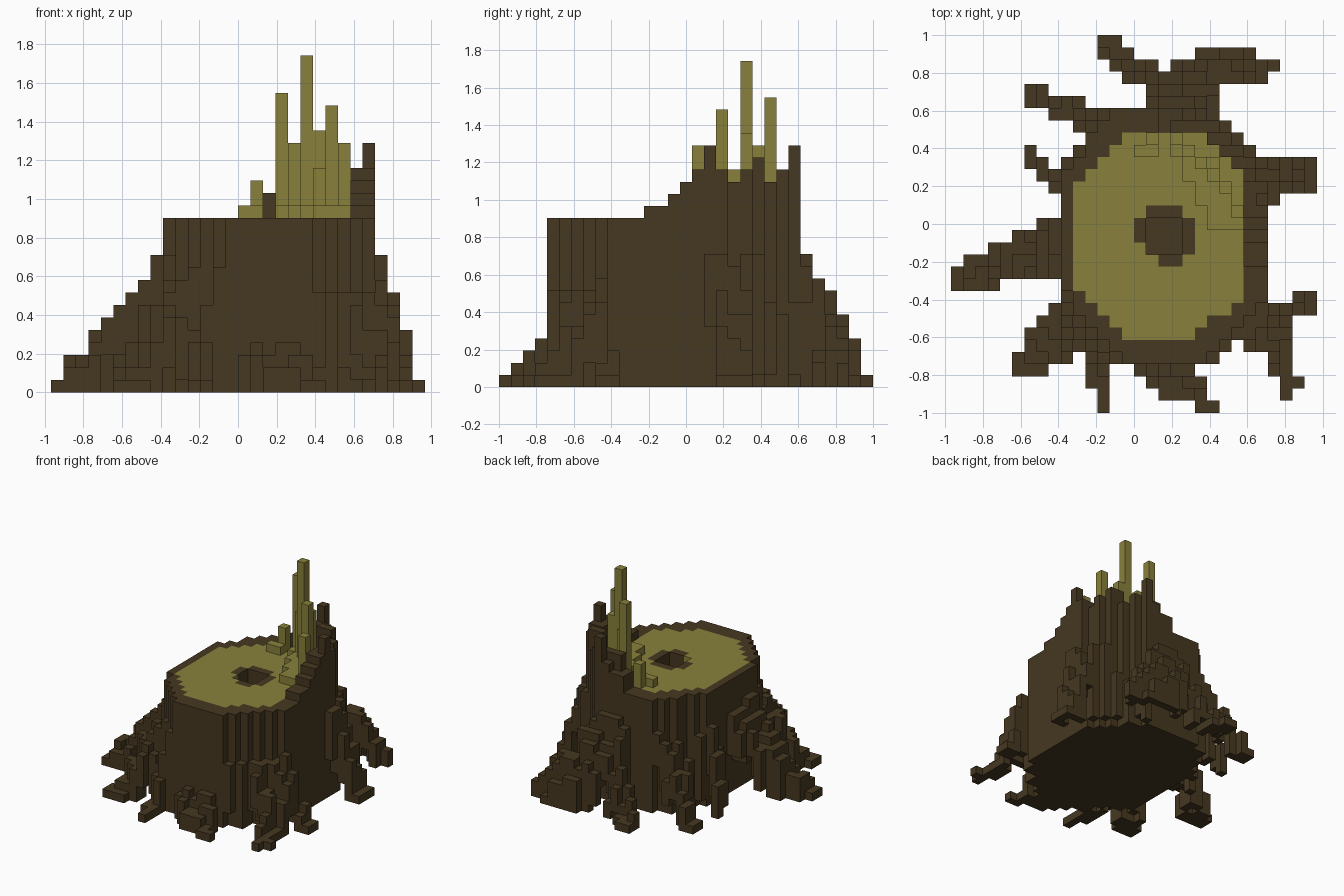
import bpy, bmesh, math, random
from mathutils import Vector

random.seed(4)
V = 2 / 31                      # edge of one cube
NX, NY = 30, 31                 # footprint in cubes

cube = bpy.data.objects.get("Cube")
if cube:
    bpy.data.objects.remove(cube)


def material(name, rgb):
    m = bpy.data.materials.new(name)
    m.use_nodes = True
    m.diffuse_color = (*rgb, 1)
    bsdf = m.node_tree.nodes["Principled BSDF"]
    bsdf.inputs["Base Color"].default_value = (*rgb, 1)
    bsdf.inputs["Roughness"].default_value = 0.9
    return m


BARK = material("dark_bark", (0.061, 0.039, 0.015))
WOOD = material("pale_wood", (0.25, 0.22, 0.045))
GRID = [(x, y) for x in range(NX) for y in range(NY)]


def build(name, cells, mat):
    """Mesh square columns {(x, y): (bottom, top)}."""
    bm = bmesh.new()

    def quad(pts):
        bm.faces.new([bm.verts.new(((x - NX / 2) * V, (y - NY / 2) * V, z * V))
                      for x, y, z in pts])

    for (x, y), (z0, z1) in cells.items():
        ring = [(x, y), (x + 1, y), (x + 1, y + 1), (x, y + 1)]
        quad([(*p, z1) for p in ring])
        quad([(*p, z0) for p in reversed(ring)])
        for i, (dx, dy) in enumerate([(0, -1), (1, 0), (0, 1), (-1, 0)]):
            n0, n1 = cells.get((x + dx, y + dy), (z1, z1))
            a, b = ring[i], ring[(i + 1) % 4]
            # wall below and wall above the neighbouring column
            for lo, hi in ((z0, min(z1, n0)), (max(z0, n1), z1)):
                if lo < hi:
                    quad([(*a, lo), (*b, lo), (*b, hi), (*a, hi)])
    bmesh.ops.remove_doubles(bm, verts=bm.verts, dist=1e-5)
    me = bpy.data.meshes.new(name)
    bm.to_mesh(me)
    bm.free()
    me.materials.append(mat)
    bpy.context.collection.objects.link(bpy.data.objects.new(name, me))


def fill(poly):
    """Cells whose centres lie in a convex counter-clockwise polygon."""
    edges = list(zip(poly, poly[1:] + poly[:1]))
    return {(x, y) for x, y in GRID
            if all((b[0] - a[0]) * (y + .5 - a[1]) >= (b[1] - a[1]) * (x + .5 - a[0])
                   for a, b in edges)}


def disc(cx, cy, r):
    return {(x, y) for x, y in GRID if math.hypot(x - cx, y - cy) < r}


def strip(path, r0, r1):
    """Cells within a tapering half-width of a path."""
    found = set()
    n = len(path) - 1
    for i in range(n):
        a, b = Vector(path[i]), Vector(path[i + 1])
        for x, y in GRID:
            p = Vector((x + .5, y + .5))
            t = min(1, max(0, (p - a).dot(b - a) / (b - a).length_squared))
            if (p - a.lerp(b, t)).length <= r0 + (r1 - r0) * (i + t) / n:
                found.add((x, y))
    return found


trunk = fill([(9, 10.3), (14.2, 4), (20.6, 4), (26, 9.6),
              (26, 18.8), (20.9, 25), (13.4, 25), (9, 19.5)])
knot = disc(17.2, 14.3, 2.45)
hollow = disc(17, 14, 1.5)
wood = fill([(10, 10.3), (15, 6), (19, 6), (24, 9.5),
             (24, 19), (20, 23), (14, 23), (10, 18.5)]) - knot

# Trunk: level bark rim that climbs into a torn wall at the back left
WALL = [15, 15, 16, 17, 18, 20, 18, 17, 18, 19, 17, 18, 20]   # rows 12 to 24
stump = {}
for x, y in trunk:
    h = 14
    if (x, y) in hollow:
        h = 12
    elif (x, y) in wood:
        h = 12
    elif (x, y) not in knot and y >= 12 and x >= 17:
        h = WALL[y - 12]
        if x == 17:
            h = 16
        elif x == 24:
            h = min(h, 18)
        elif y == 24 and x != 20:
            h = 16 + x % 2
    stump[x, y] = (0, h)
build("trunk_bark", stump, BARK)

# Pale cut surface
build("cut_wood", {c: (12, 14) for c in wood}, WOOD)

# Splinters: low torn steps with a few tall spikes
splinters = {(x, y): (14, 15 + (x + y > 39)) for x, y in wood
             if y >= 15 and 2 * (x - 18) + y - 21 >= 0}
for x, y, h in [(15, 21, 15), (16, 21, 15), (16, 22, 17), (18, 22, 24), (19, 21, 20),
                (20, 20, 27), (21, 20, 21), (21, 19, 18), (22, 18, 23), (23, 16, 20)]:
    splinters[x, y] = (14, h)
build("splinters", splinters, WOOD)

# Bark flare: uneven columns in the corners at the foot of the trunk
flare = fill([(9, 9), (14, 4), (21, 4), (26, 9), (26, 20), (21, 25), (13, 25), (9, 20)])
flare -= trunk
build("bark_flare", {c: (random.randint(0, 2), random.randint(6, 11))
                     for c in sorted(flare)}, BARK)

# Roots: stepped ridges that arch down from the trunk to the ground
taken = trunk | flare


def root(name, top, fall, path, r0, r1):
    cells = {}
    for x, y in sorted(strip(path, r0, r1) - taken):
        d = min(math.hypot(x - a, y - b) for a, b in trunk)
        rough = random.choice((0, 0, 1, 3) if d < 1.5 else (0, 0, 0, 1, 2))
        h = max(1, round(top - fall * (d - 1)) - min(rough, int(top / 3)))
        thick = random.randint(4, 9) if d < 1.5 else random.randint(3, 6)
        cells[x, y] = (max(0, h - thick), h)
    taken.update(cells)
    build(name, cells, BARK)


root("right_root", 10.6, 1.15, [(9, 13.6), (1, 11.3)], 2.6, 1.2)
root("right_back_root", 10, 2.2, [(9, 18.8), (6.5, 21)], 1, .7)
root("back_right_root", 10, 1.6, [(12.5, 23.2), (9.5, 24.9), (6.9, 26)], 1.4, .8)
root("back_root", 11, 1.6, [(19, 22), (19, 26)], 3, 2.8)
root("back_root_left_fork", 11, 1.5, [(20, 27.8), (23, 28.4), (26.5, 28.5)], 1.75, .85)
root("back_root_right_fork", 9, 1.7, [(16.5, 27.3), (14, 28.6), (12.9, 30.3)], 1.2, .85)
root("left_root", 11, 3, [(25, 18.6), (27, 19.4), (29.5, 19.5)], 2.4, 1.1)
root("front_left_root", 10, 2.1, [(22.5, 8), (27, 6.2), (27.8, 1.8)], 2.1, .75)
root("front_left_spur", 10, 2.6, [(26, 7.5), (29.2, 9)], 1.3, .85)
root("front_root", 4, 1.2, [(17.5, 3.5), (19.3, 2.1), (20.9, .5)], 2.1, .65)
root("front_right_inner_root", 8, 3.2, [(12, 6.5), (12, 3), (12.5, .5)], 1.1, .6)
root("front_right_root", 10, 1.6, [(10, 7.5), (6.2, 4)], 2.2, 1.5)
